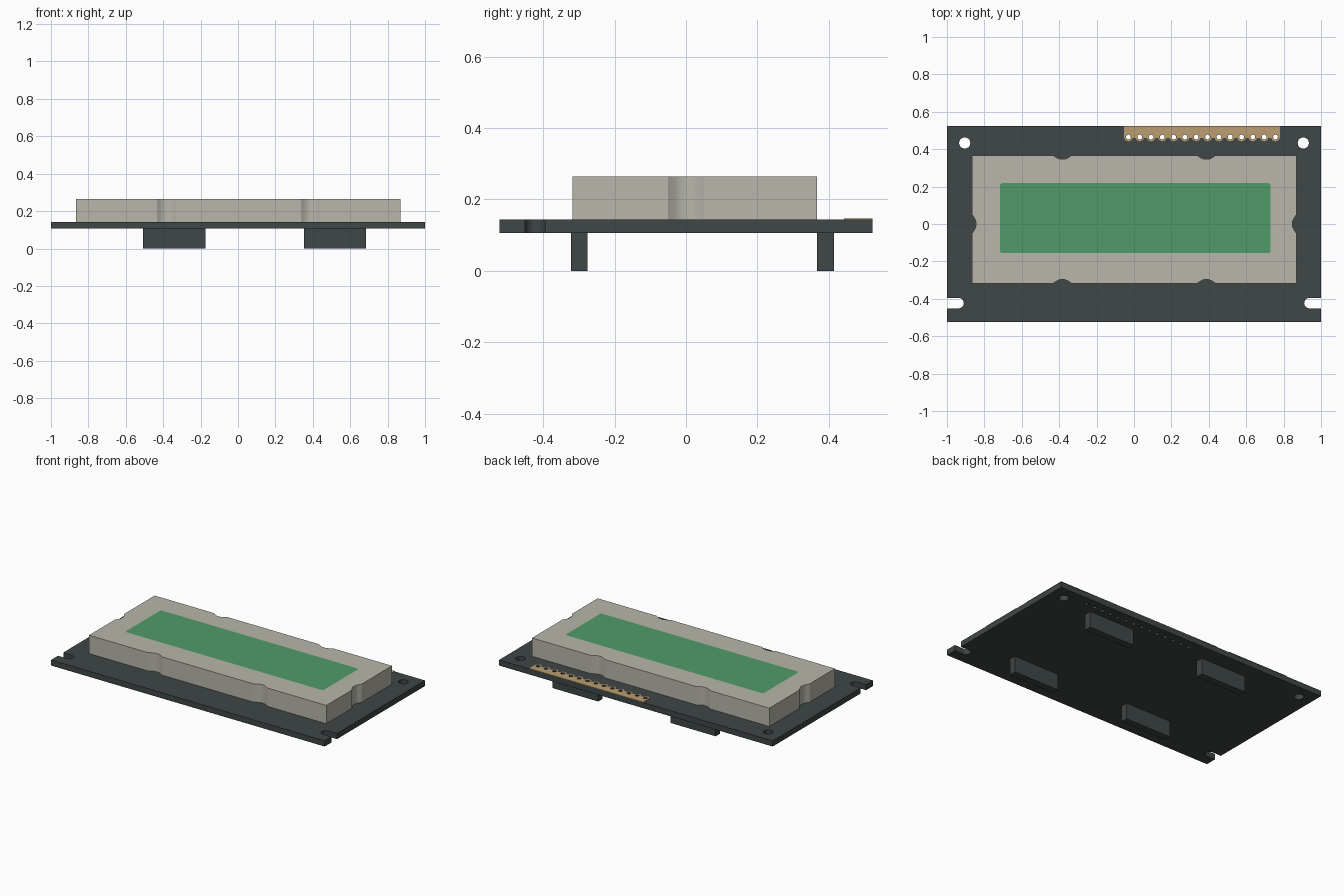
import bpy, bmesh
from math import sin, cos, pi

if "Cube" in bpy.data.objects:
    bpy.data.objects.remove(bpy.data.objects["Cube"])


def material(name, rgb):
    m = bpy.data.materials.new(name)
    m.use_nodes = True
    m.diffuse_color = (*rgb, 1)
    bsdf = next(n for n in m.node_tree.nodes if n.type == 'BSDF_PRINCIPLED')
    bsdf.inputs["Base Color"].default_value = (*rgb, 1)
    return m


dark = material("dark grey", (0.05, 0.061, 0.061))
silver = material("warm silver", (0.48, 0.47, 0.41))
green = material("screen green", (0.08, 0.33, 0.14))
gold = material("gold", (0.49, 0.34, 0.16))


def arc(cx, cy, r, start, end, n=12):
    steps = [start + (end - start) * i / n for i in range(n + 1)]
    return [(cx + r * cos(a), cy + r * sin(a)) for a in steps]


def circle(cx, cy, r, n=20):
    return arc(cx, cy, r, 0, 2 * pi, n)[:-1]


def rounded_rect(x0, x1, y0, y1, r):
    corners = [(x1 - r, y1 - r), (x0 + r, y1 - r), (x0 + r, y0 + r), (x1 - r, y0 + r)]
    return [p for i, (x, y) in enumerate(corners)
            for p in arc(x, y, r, i * pi / 2, (i + 1) * pi / 2, 4)]


def plate(name, loops, z0, z1, mat):
    """Extrude a filled outline; every loop after the first is a hole."""
    curve = bpy.data.curves.new(name, 'CURVE')
    curve.dimensions = '2D'
    curve.fill_mode = 'BOTH'
    curve.extrude = (z1 - z0) / 2
    for loop in loops:
        s = curve.splines.new('POLY')
        s.points.add(len(loop) - 1)
        for p, (x, y) in zip(s.points, loop):
            p.co = (x, y, 0, 1)
        s.use_cyclic_u = True
    temp = bpy.data.objects.new(name + "_outline", curve)
    bpy.context.scene.collection.objects.link(temp)
    bpy.context.view_layer.update()
    graph = bpy.context.evaluated_depsgraph_get()
    mesh = bpy.data.meshes.new_from_object(temp.evaluated_get(graph))
    bpy.data.objects.remove(temp)
    bpy.data.curves.remove(curve)

    bm = bmesh.new()
    bm.from_mesh(mesh)
    bmesh.ops.remove_doubles(bm, verts=bm.verts, dist=0.0001)
    bmesh.ops.recalc_face_normals(bm, faces=bm.faces)
    bm.to_mesh(mesh)
    bm.free()
    mesh.materials.clear()
    mesh.materials.append(mat)
    obj = bpy.data.objects.new(name, mesh)
    obj.location.z = (z0 + z1) / 2
    bpy.context.scene.collection.objects.link(obj)
    bpy.ops.object.select_all(action='DESELECT')
    obj.select_set(True)
    bpy.context.view_layer.objects.active = obj
    bpy.ops.object.shade_smooth_by_angle(angle=pi / 6)
    return obj


BOARD_LOW, BOARD_TOP, FRAME_TOP = 0.106, 0.143, 0.264
HALF_Y = 0.523

# Circuit board with two edge slots, two mounting holes and a row of pin holes
pins = [(-0.03 + 0.0605 * i, 0.465) for i in range(14)]
pin_holes = [circle(x, y, 0.013, 12) for x, y in pins]
slot_y, slot_r, slot_x = -0.423, 0.028, 0.938
outline = [(-1, -HALF_Y), (1, -HALF_Y), (1, slot_y - slot_r)]
outline += arc(slot_x, slot_y, slot_r, 1.5 * pi, 0.5 * pi)
outline += [(1, slot_y + slot_r), (1, HALF_Y), (-1, HALF_Y), (-1, slot_y + slot_r)]
outline += arc(-slot_x, slot_y, slot_r, 0.5 * pi, -0.5 * pi)
outline += [(-1, slot_y - slot_r)]
mounts = [circle(x, 0.433, 0.03) for x in (-0.905, 0.905)]
plate("circuit_board", [outline] + mounts + pin_holes, BOARD_LOW, BOARD_TOP, dark)

# Gold contact strip, scalloped around each pin hole
strip = [(-0.054, HALF_Y), (-0.054, 0.462)]
for x, y in pins:
    strip += arc(x, y, 0.023, 1.06 * pi, 1.94 * pi, 8)
strip += [(0.78, 0.462), (0.78, HALF_Y)]
plate("contact_strip", [strip] + pin_holes, BOARD_TOP, BOARD_TOP + 0.003, gold)

# Display frame with shallow notches on all four sides
X0, X1, Y0, Y1 = -0.866, 0.868, -0.318, 0.367
notch = [(-0.05, 0), (-0.032, 0.012), (-0.014, 0.02),
         (0.014, 0.02), (0.032, 0.012), (0.05, 0)]
frame = [(X0, Y0)]
frame += [(c + t, Y0 + d) for c in (-0.383, 0.387) for t, d in notch]
frame += [(X1, Y0)] + [(X1 - d, t) for t, d in notch]
frame += [(X1, Y1)] + [(c - t, Y1 - d) for c in (0.387, -0.383) for t, d in notch]
frame += [(X0, Y1)] + [(X0 + d, -t) for t, d in notch]
window = rounded_rect(-0.717, 0.73, -0.155, 0.218, 0.012)
plate("display_frame", [frame, window], BOARD_TOP, FRAME_TOP, silver)

# Screen filling the frame opening flush with its top
plate("screen", [window], BOARD_TOP, FRAME_TOP, green)

# Four blocks under the board
for row, y0, y1 in (("front", -0.322, -0.276), ("back", 0.367, 0.414)):
    for side, x0, x1 in (("right", -0.507, -0.175), ("left", 0.352, 0.685)):
        block = [(x0, y0), (x1, y0), (x1, y1), (x0, y1)]
        plate(f"{row}_{side}_block", [block], 0, BOARD_LOW, dark)
